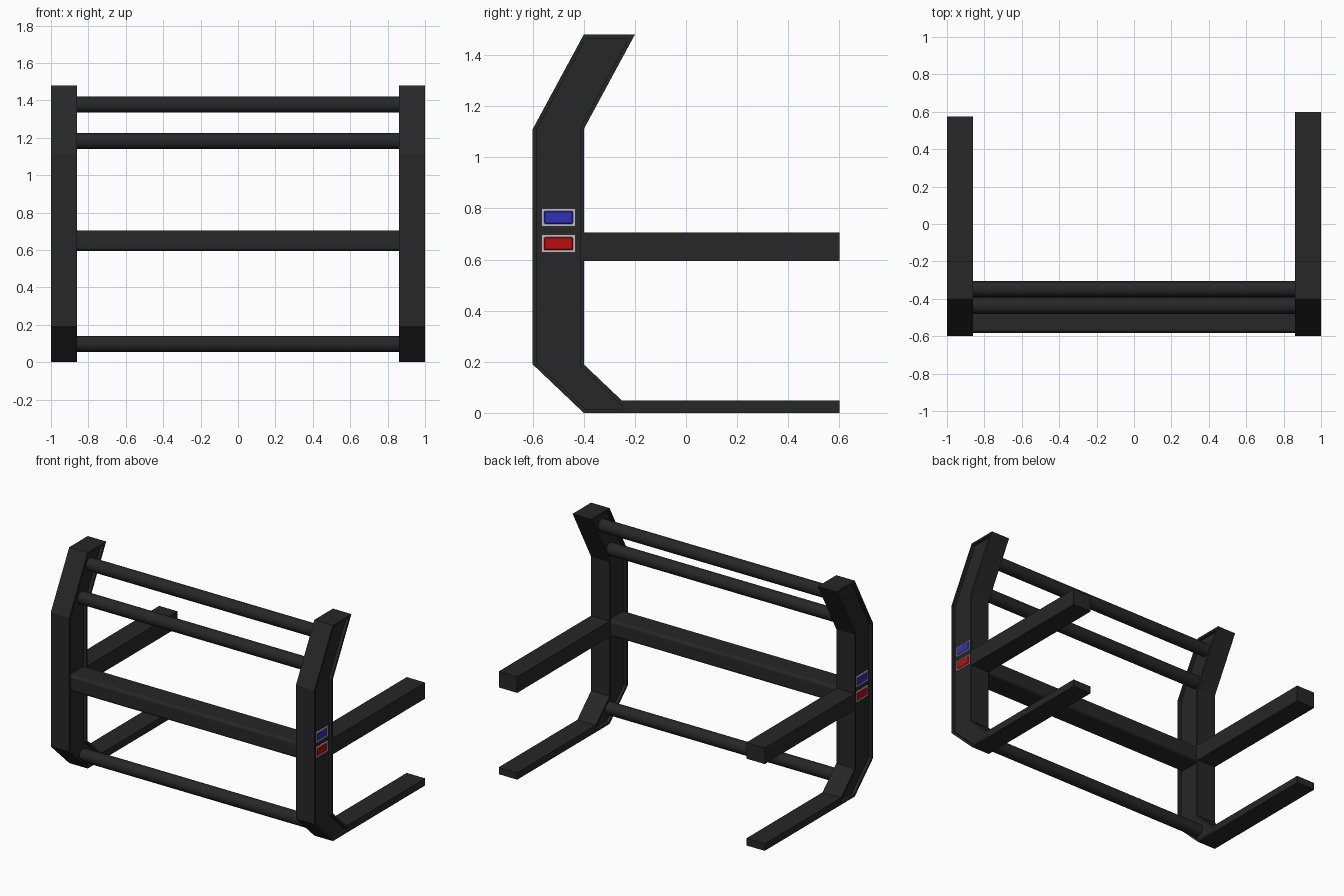
import bpy, bmesh, math

if "Cube" in bpy.data.objects:
    bpy.data.objects.remove(bpy.data.objects["Cube"])


def material(name, r, g, b):
    m = bpy.data.materials.new(name)
    m.diffuse_color = (r, g, b, 1)
    m.use_nodes = True
    m.node_tree.nodes["Principled BSDF"].inputs["Base Color"].default_value = m.diffuse_color
    return m


BLACK = material("black_steel", 0.02, 0.02, 0.02)
CHROME = material("chrome", 0.5, 0.5, 0.48)
BLUE = material("blue_lens", 0.03, 0.03, 0.5)
RED = material("red_lens", 0.5, 0.004, 0.004)


def finish(name, bm, mat):
    bmesh.ops.recalc_face_normals(bm, faces=bm.faces)
    me = bpy.data.meshes.new(name)
    bm.to_mesh(me)
    bm.free()
    me.materials.append(mat)
    ob = bpy.data.objects.new(name, me)
    bpy.context.collection.objects.link(ob)
    return ob


def extrude_x(name, profile, x0, x1, mat, rim=0, depth=0):
    """Extrude a (y, z) profile along x; optionally recess both end faces."""
    bm = bmesh.new()
    face = bm.faces.new([bm.verts.new((x0, y, z)) for y, z in profile])
    ext = bmesh.ops.extrude_face_region(bm, geom=[face])["geom"]
    for v in ext:
        if isinstance(v, bmesh.types.BMVert):
            v.co.x = x1
    bmesh.ops.recalc_face_normals(bm, faces=bm.faces)
    if rim:
        for f in [f for f in bm.faces if abs(f.normal.x) > 0.9]:
            n = f.normal.x
            bmesh.ops.inset_region(bm, faces=[f], thickness=rim, use_even_offset=True)
            out = bmesh.ops.extrude_face_region(bm, geom=[f])["geom"]
            for v in out:
                if isinstance(v, bmesh.types.BMVert):
                    v.co.x -= math.copysign(depth, n)
            bmesh.ops.delete(bm, geom=[f], context='FACES_ONLY')
    return finish(name, bm, mat)


def rect(y0, y1, z0, z1):
    return [(y0, z0), (y1, z0), (y1, z1), (y0, z1)]


def tube(name, y, z, r):
    n = 32
    ring = [(y + r * math.cos(2 * math.pi * i / n), z + r * math.sin(2 * math.pi * i / n))
            for i in range(n)]
    ob = extrude_x(name, ring, -0.89, 0.89, BLACK)
    for p in ob.data.polygons:
        p.use_smooth = len(p.vertices) == 4


POST = [(-0.4, 0), (-0.2, 0), (-0.4, 0.19), (-0.4, 1.11),
        (-0.2, 1.48), (-0.4, 1.48), (-0.6, 1.11), (-0.6, 0.19)]

for side, s, back in (("right", 1, 0.6), ("left", -1, 0.575)):
    # bent upright with a recessed web on both faces
    extrude_x(side + "_upright", POST, 0.86 * s, s, BLACK, 0.015, 0.02)
    # rails running to the back
    extrude_x(side + "_side_rail", rect(-0.41, back, 0.595, 0.705), 0.86 * s, s, BLACK)
    extrude_x(side + "_foot_rail", rect(-0.25, back, 0, 0.048), 0.86 * s, s, BLACK)
    # marker lights sitting in the web
    for label, z, mat in (("blue", 0.765, BLUE), ("red", 0.662, RED)):
        extrude_x(f"{side}_{label}_light_frame", rect(-0.565, -0.433, z - 0.035, z + 0.035),
                  0.978 * s, 0.99 * s, CHROME, 0.007, 0.005)
        lens = extrude_x(f"{side}_{label}_light", rect(-0.557, -0.441, z - 0.027, z + 0.027),
                         0.978 * s, 0.989 * s, mat)
        bev = lens.modifiers.new("bevel", 'BEVEL')
        bev.width = 0.008
        bev.segments = 1

# round cross tubes
tube("top_tube", -0.348, 1.377, 0.043)
tube("upper_tube", -0.437, 1.182, 0.043)
tube("bottom_tube", -0.42, 0.097, 0.043)

# wide bumper beam with softened edges
beam = extrude_x("bumper_beam", rect(-0.582, -0.41, 0.595, 0.705), -0.89, 0.89, BLACK)
bev = beam.modifiers.new("bevel", 'BEVEL')
bev.width = 0.018
bev.segments = 3
